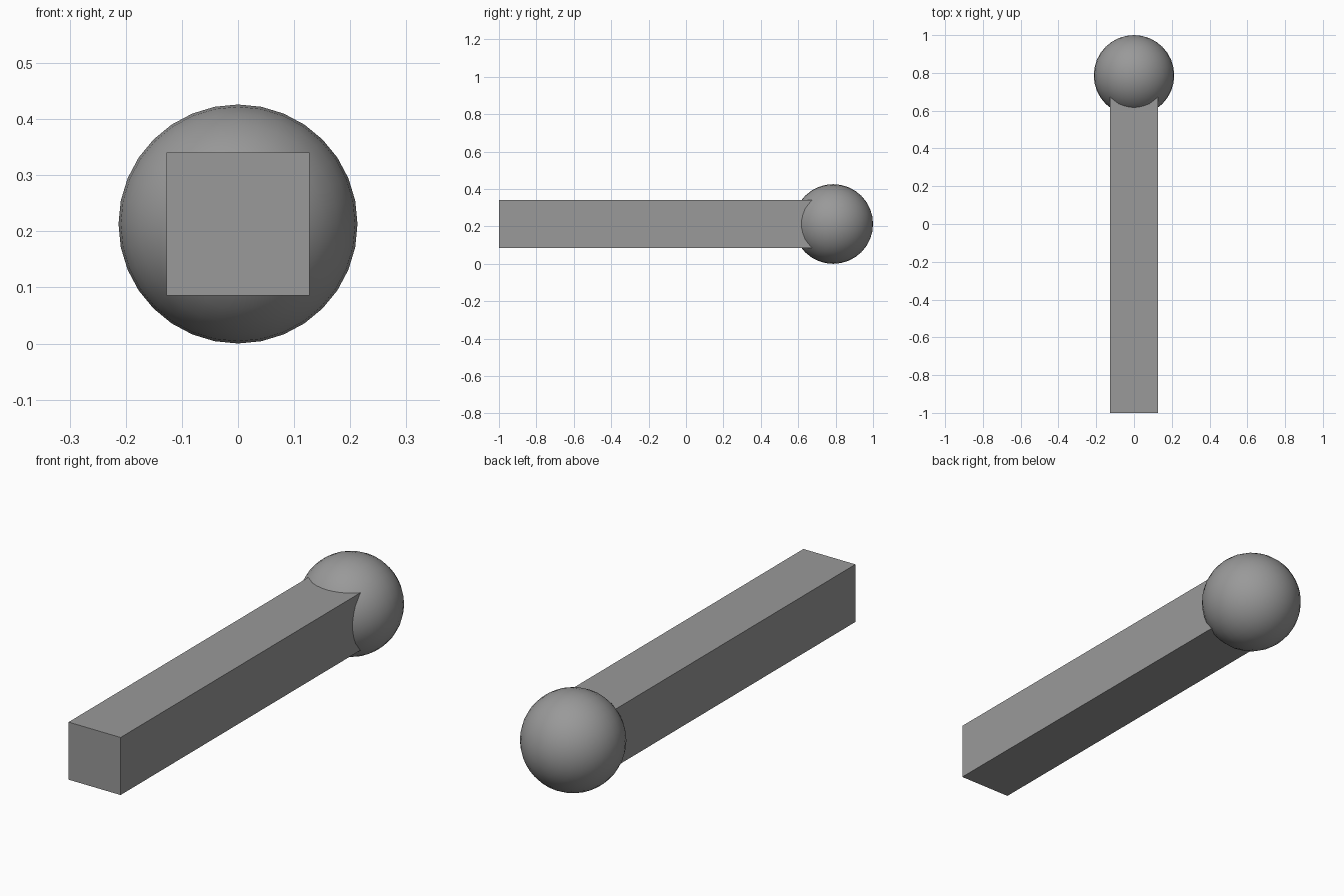
import bpy
from math import pi

if "Cube" in bpy.data.objects:
    bpy.data.objects.remove(bpy.data.objects["Cube"])

RADIUS = 0.213      # ball radius, also the height of the centre line
HALF = 0.127        # half width of the square bar
BAR_FRONT, BAR_BACK = -1.0, 0.75

dark_grey = bpy.data.materials.new("dark_grey")
dark_grey.diffuse_color = (0.32, 0.32, 0.32, 1)
dark_grey.use_nodes = True
dark_grey.node_tree.nodes["Principled BSDF"].inputs["Base Color"].default_value = dark_grey.diffuse_color

# Square bar, its back end hidden inside the ball
bpy.ops.mesh.primitive_cube_add(size=1, location=(0, (BAR_FRONT + BAR_BACK) / 2, RADIUS))
bar = bpy.context.object
bar.name = "square_bar"
bar.scale = (2 * HALF, BAR_BACK - BAR_FRONT, 2 * HALF)
bpy.ops.object.transform_apply(location=False, rotation=False, scale=True)
bar.data.materials.append(dark_grey)

# Smooth ball at the back end, poles along the bar
bpy.ops.mesh.primitive_uv_sphere_add(segments=32, ring_count=16, radius=RADIUS,
                                     location=(0, 1 - RADIUS, RADIUS),
                                     rotation=(pi / 2, 0, 0))
ball = bpy.context.object
ball.name = "end_ball"
bpy.ops.object.shade_smooth()
ball.data.materials.append(dark_grey)
